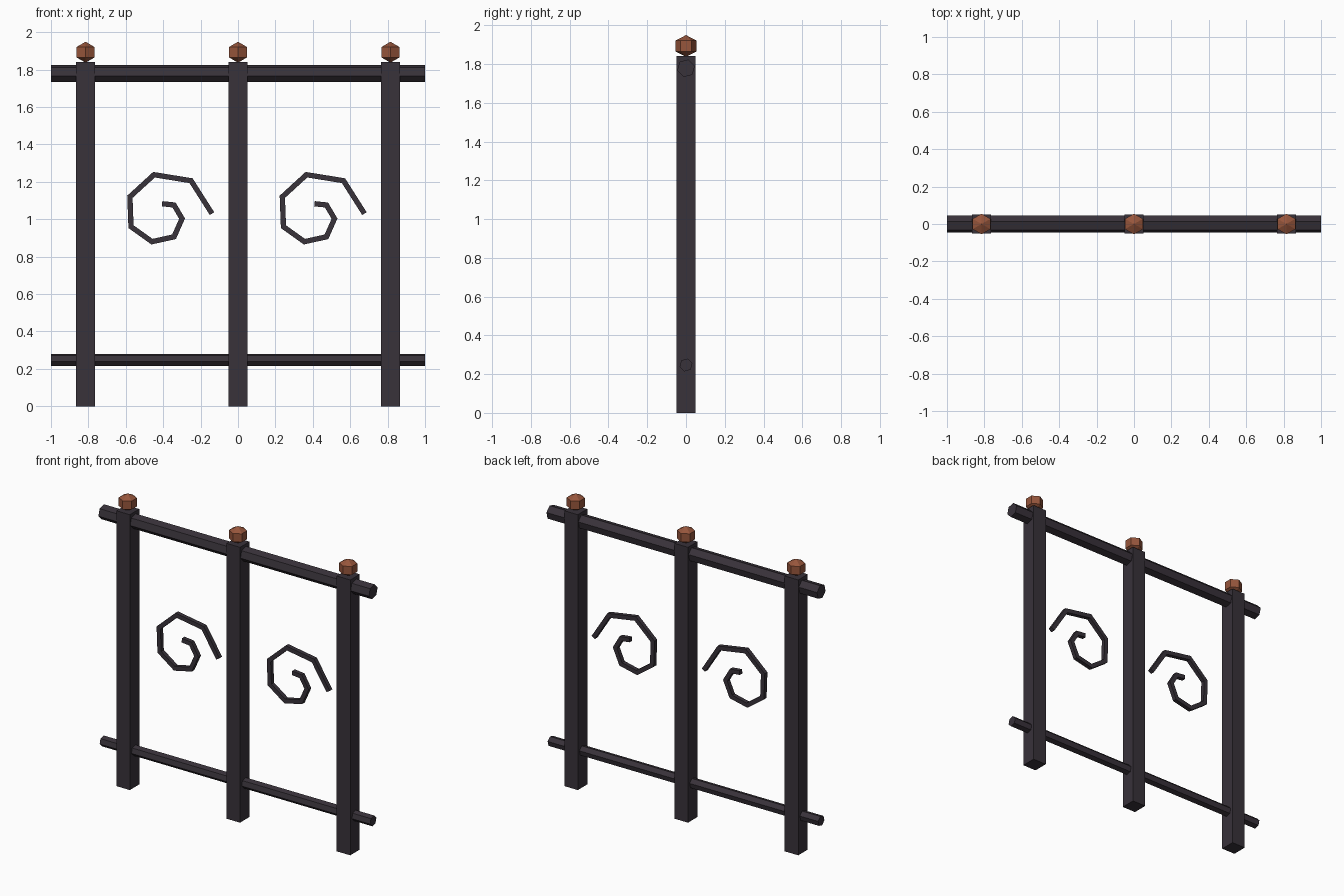
import bpy
import bmesh
from math import pi, radians
from mathutils import Vector, Matrix

cube = bpy.data.objects.get("Cube")
if cube:
    bpy.data.objects.remove(cube, do_unlink=True)


def material(name, rgb):
    mat = bpy.data.materials.new(name)
    mat.use_nodes = True
    mat.diffuse_color = (*rgb, 1)
    mat.node_tree.nodes["Principled BSDF"].inputs["Base Color"].default_value = (*rgb, 1)
    return mat


IRON = material("dark iron", (0.040, 0.032, 0.042))
COPPER = material("copper", (0.31, 0.092, 0.045))


def finish(name, bm, mat):
    bmesh.ops.recalc_face_normals(bm, faces=bm.faces)
    mesh = bpy.data.meshes.new(name)
    bm.to_mesh(mesh)
    bm.free()
    mesh.materials.append(mat)
    obj = bpy.data.objects.new(name, mesh)
    bpy.context.collection.objects.link(obj)
    return obj


def post(name, x, width=0.1, height=1.84):
    bm = bmesh.new()
    bmesh.ops.create_cube(bm, size=1)
    bmesh.ops.scale(bm, vec=(width, width, height), verts=bm.verts)
    bmesh.ops.translate(bm, vec=(x, 0, height / 2), verts=bm.verts)
    finish(name, bm, IRON)


def finial(name, x, z=1.893, radius=0.055):
    # Six-sided drum with a pointed cap above and below
    bm = bmesh.new()
    ring = [Matrix.Rotation(k * pi / 3, 3, "Z") @ Vector((0, radius, 0)) for k in range(6)]
    low = [bm.verts.new(p + Vector((x, 0, z - 0.028))) for p in ring]
    high = [bm.verts.new(p + Vector((x, 0, z + 0.028))) for p in ring]
    bottom = bm.verts.new((x, 0, z - 0.056))
    top = bm.verts.new((x, 0, z + 0.056))
    for k in range(6):
        n = (k + 1) % 6
        bm.faces.new((low[k], low[n], high[n], high[k]))
        bm.faces.new((high[k], high[n], top))
        bm.faces.new((low[n], low[k], bottom))
    finish(name, bm, COPPER)


def rail(name, z, radius):
    # Hexagonal bar, turned slightly about its length
    bm = bmesh.new()
    bmesh.ops.create_cone(bm, cap_ends=True, segments=6, radius1=radius, radius2=radius, depth=2)
    turn = Matrix.Rotation(radians(15), 4, "X") @ Matrix.Rotation(pi / 2, 4, "Y")
    bmesh.ops.transform(bm, matrix=Matrix.Translation((0, 0, z)) @ turn, verts=bm.verts)
    finish(name, bm, IRON)


SPIRAL = [(-.139, 1.03), (-.251, 1.206), (-.449, 1.238), (-.578, 1.12), (-.572, .96),
          (-.46, .88), (-.342, .906), (-.299, 1.003), (-.342, 1.076), (-.406, 1.083)]


def scroll(name, shift, half=0.014):
    # Square bar swept along the spiral with mitred corners
    bm = bmesh.new()
    path = [Vector((x + shift, 0, z)) for x, z in SPIRAL]
    rings = []
    for i, p in enumerate(path):
        before = (p - path[i - 1]).normalized() if i else (path[1] - p).normalized()
        after = (path[i + 1] - p).normalized() if i + 1 < len(path) else before
        along = (before + after).normalized()
        side = Vector((-along.z, 0, along.x)) * half / along.dot(before)
        depth = Vector((0, half, 0))
        rings.append([bm.verts.new(p + a * side + b * depth)
                      for a, b in ((1, 1), (1, -1), (-1, -1), (-1, 1))])
    for a, b in zip(rings, rings[1:]):
        for k in range(4):
            n = (k + 1) % 4
            bm.faces.new((a[k], a[n], b[n], b[k]))
    bm.faces.new(rings[0])
    bm.faces.new(rings[-1])
    finish(name, bm, IRON)


# Posts with their caps
for label, x in (("right", -0.815), ("middle", 0), ("left", 0.815)):
    post(label + "_post", x)
    finial(label + "_finial", x)

# Horizontal bars
rail("top_rail", 1.778, 0.047)
rail("bottom_rail", 0.247, 0.034)

# Ornaments between the posts
scroll("right_scroll", 0)
scroll("left_scroll", 0.815)
